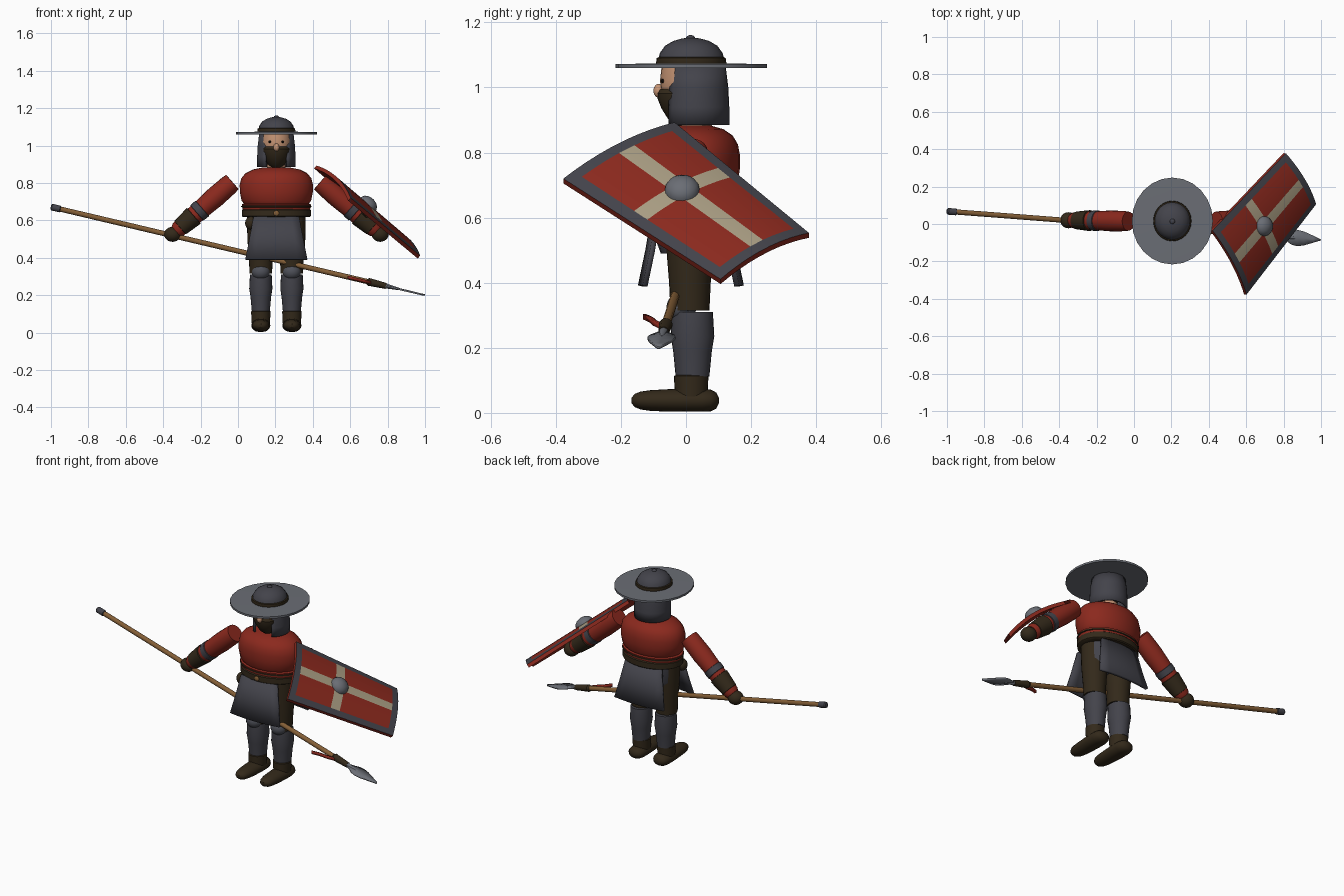
import bpy, bmesh, math
from mathutils import Vector, Matrix

cube = bpy.data.objects.get("Cube")
if cube:
    bpy.data.objects.remove(cube)


def material(name, rgb):
    m = bpy.data.materials.new(name)
    m.use_nodes = True
    colour = (*[(c / 255) ** 2.2 for c in rgb], 1)
    m.diffuse_color = colour
    m.node_tree.nodes["Principled BSDF"].inputs["Base Color"].default_value = colour
    return m


IRON = material("dark iron", (69, 69, 76))
STEEL = material("pale steel", (106, 109, 116))
KNEE = material("knee iron", (80, 82, 90))
RED = material("red cloth", (138, 45, 35))
LEATHER = material("dark leather", (54, 45, 32))
SKIN = material("skin", (198, 148, 116))
WOOD = material("wood", (130, 94, 57))
CREAM = material("cream paint", (168, 156, 130))
BLACK = material("black", (18, 16, 15))
CX = 0.205  # body centre line
parts = []


def finish(bm, name, *mats):
    bmesh.ops.recalc_face_normals(bm, faces=bm.faces)
    mesh = bpy.data.meshes.new(name)
    bm.to_mesh(mesh)
    bm.free()
    for m in mats:
        mesh.materials.append(m)
    ob = bpy.data.objects.new(name, mesh)
    bpy.context.collection.objects.link(ob)
    parts.append(ob)
    return ob


def lathe(name, mat, profile, origin=(CX, 0, 0), axis=(0, 0, 1), sx=1, sy=1, sides=24, gap=0):
    """Spin (radius, height) points about an axis; gap leaves the -y side open."""
    bm = bmesh.new()
    turn = Vector((0, 0, 1)).rotation_difference(Vector(axis).normalized()).to_matrix()
    rings = []
    for r, h in profile:
        ring = []
        for i in range(sides + (gap > 0)):
            a = -math.pi / 2 + gap + (2 * math.pi - 2 * gap) * i / sides
            p = Vector((r * sx * math.cos(a), r * sy * math.sin(a), h))
            ring.append(bm.verts.new(Vector(origin) + turn @ p))
        rings.append(ring)
    for a, b in zip(rings, rings[1:]):
        for i in range(len(a) - (gap > 0)):
            j = (i + 1) % len(a)
            bm.faces.new((a[i], a[j], b[j], b[i]))
    if not gap:
        bm.faces.new(rings[0])
        bm.faces.new(rings[-1])
    return finish(bm, name, mat)


def ball(name, mat, centre, size):
    bm = bmesh.new()
    bmesh.ops.create_uvsphere(bm, u_segments=20, v_segments=12, radius=1,
                              matrix=Matrix.Translation(centre) @ Matrix.Diagonal((*size, 1)))
    return finish(bm, name, mat)


def sheet(name, mat, rows, thick):
    """Skin a grid of points and thicken it."""
    bm = bmesh.new()
    grid = [[bm.verts.new(p) for p in row] for row in rows]
    for a, b in zip(grid, grid[1:]):
        for i in range(len(a) - 1):
            bm.faces.new((a[i], a[i + 1], b[i + 1], b[i]))
    ob = finish(bm, name, mat)
    mod = ob.modifiers.new("thickness", 'SOLIDIFY')
    mod.thickness, mod.offset = thick, 0
    return ob


# Head, hood and hat
lathe("neck", SKIN, [(.05, .84), (.05, .91)], (CX, .03, 0))
lathe("face", SKIN, [(.03, .91), (.055, .945), (.075, .98), (.08, 1.02), (.075, 1.065)], (CX, 0, 0))
lathe("beard", LEATHER, [(.025, .882), (.05, .9), (.072, .935), (.084, .965), (.086, .982), (.078, .995)],
      (CX, -.003, 0), sx=.92)
ball("nose", SKIN, (CX, -.084, .99), (.016, .016, .021))
for s in (-1, 1):
    ball("eye", BLACK, (CX + s * .034, -.071, 1.02), (.008, .007, .006))
hood = lathe("mail_hood", IRON, [(.103, .885), (.103, .94), (.1, 1.0), (.092, 1.065)],
             (CX, .03, 0), gap=.62)
hood.modifiers.new("thickness", 'SOLIDIFY').thickness = .012
lathe("hat_brim", STEEL, [(.1, 1.06), (.217, 1.06), (.217, 1.072), (.1, 1.074)], (CX, .016, 0), sy=1.07)
lathe("hat_band", LEATHER, [(.1, 1.07), (.102, 1.075), (.1, 1.09), (.095, 1.093)], (CX, .016, 0), sy=1.06)
lathe("hat_dome", IRON, [(.096, 1.085), (.091, 1.106), (.076, 1.128), (.052, 1.143), (.025, 1.151), (.004, 1.153)],
      (CX, .016, 0), sy=1.06)
ball("hat_knob", IRON, (CX, .014, 1.152), (.014, .014, .009))

# Padded coat, belt and hips
lathe("coat", RED, [(.18, .655), (.185, .685), (.174, .69), (.186, .705), (.195, .75), (.196, .79), (.187, .825),
                    (.165, .852), (.125, .872), (.07, .883)], (CX, .025, 0), sy=.72)
lathe("belt", LEATHER, [(.176, .617), (.184, .622), (.184, .655), (.176, .66)], (CX, .025, 0), sy=.74)
lathe("belt_cord", LEATHER, [(.178, .668), (.188, .671), (.188, .677), (.178, .68)], (CX, .025, 0), sy=.72)
ball("buckle", WOOD, (CX, -.112, .638), (.015, .006, .014))
ball("hip_pouch", LEATHER, (.07, -.06, .585), (.032, .032, .036))
lathe("hip_mail", IRON, [(.13, .49), (.145, .52), (.148, .62)], (CX, .02, 0), sy=.75)

# Coat flaps, front and back
for name, s in (("front_flap", -1), ("back_flap", 1)):
    rows = []
    for z, half, depth in ((.62, .12, .112), (.5, .143, .132), (.39, .165, .155)):
        rows.append([(CX + half * k / 3, .015 + s * (depth - .014 * (k / 3) ** 2), z)
                     for k in range(-3, 4)])
    sheet(name, IRON, rows, .016)

# Legs
for side, s in (("right", -1), ("left", 1)):
    x = CX + s * .083
    lathe(side + "_thigh", LEATHER, [(.06, .315), (.064, .4), (.072, .5), (.074, .62)], (x, .012, 0))
    ball(side + "_knee", KNEE, (x, -.014, .325), (.049, .046, .044))
    lathe(side + "_greave", IRON, [(.048, .112), (.055, .19), (.062, .235), (.058, .31)], (x, .02, 0), sy=1.08)
    lathe(side + "_boot_cuff", LEATHER, [(.049, .05), (.052, .113), (.046, .117)], (x, .016, 0), sy=1.02)
    rings = [(.012, -.167), (.028, -.158), (.038, -.14), (.044, -.11), (.048, -.06), (.051, 0),
             (.051, .05), (.046, .077), (.034, .093), (.012, .101)]
    shoe = lathe(side + "_shoe", LEATHER, rings, (x, 0, .038), (0, 1, 0), sy=.72)
    for v in shoe.data.vertices:  # flat sole
        v.co.z = max(.004, v.co.z)

# Arms
for side, s in (("right", -1), ("left", 1)):
    start, axis = (CX + s * .235, .015, .805), (s * .32, .005, -.28)

    def limb(part, mat, profile):
        lathe(side + part, mat, profile, start, axis, sides=20)

    limb("_upper_sleeve", RED, [(.051, 0), (.054, .03), (.056, .12), (.051, .22)])
    limb("_elbow_band", IRON, [(.046, .21), (.055, .215), (.054, .25), (.046, .254)])
    limb("_lower_sleeve", RED, [(.05, .25), (.05, .28), (.043, .385), (.036, .4)])
    limb("_bracer", LEATHER, [(.047, .272), (.056, .275), (.047, .37), (.04, .373)])
    hand = Vector(start) + Vector(axis).normalized() * .425
    ball(side + "_glove", LEATHER, hand, (.045, .043, .04))

# Spear
butt, tip = Vector((-1, .068, .672)), Vector((1, -.085, .2))
along = (tip - butt).normalized()
across = along.cross(Vector((0, 0, 1))).normalized()
length = (tip - butt).length


def rod(name, mat, profile):
    lathe(name, mat, profile, butt, along, sides=12)


rod("spear_shaft", WOOD, [(.014, .02), (.014, length - .3)])
rod("spear_butt", IRON, [(.012, 0), (.018, .006), (.018, .05), (.013, .054)])
rod("spear_socket", LEATHER, [(.014, length - .32), (.021, length - .31), (.016, length - .215)])
rod("spear_neck", STEEL, [(.014, length - .22), (.006, length - .14)])
blade = [(.21, .012), (.185, .022), (.16, .037), (.13, .043), (.095, .037), (.045, .019), (.002, .003)]
sheet("spear_blade", STEEL,
      [[tip - along * d + across * w * k for k in (-1, 0, 1)] for d, w in blade], .009)
sheet("spear_streamer", RED,
      [[tip - along * d + across * w + Vector((0, 0, h)) for h in (-.009, .007)]
       for d, w in ((.3, .015), (.335, .035), (.38, .05), (.42, .073))], .012)

# Curved shield: blend four corners and bulge across the short way
A, B, C, D = (Vector(p) for p in ((.42, -.035, .893), (.812, .378, .553), (.974, .106, .411), (.602, -.377, .72)))
BOSS_U = .435
outward = (D - A).cross(B - A).normalized()
if outward.x < 0:
    outward.negate()


def shield_point(u, v, lift=0.0):
    flat = A.lerp(B, u).lerp(D.lerp(C, u), v)
    return flat + outward * (.03 * 4 * v * (1 - v) + lift)


us = (0, .055, .22, BOSS_U - .043, BOSS_U + .043, .7, .945, 1)
vs = (0, .09, .2, .32, .43, .57, .68, .8, .91, 1)
bm = bmesh.new()
front, back = ([[bm.verts.new(shield_point(u, v, lift)) for v in vs] for u in us] for lift in (0, -.02))
for i in range(len(us) - 1):
    for j in range(len(vs) - 1):
        u, v = (us[i] + us[i + 1]) / 2, (vs[j] + vs[j + 1]) / 2
        for grid in (front, back):
            f = bm.faces.new((grid[i][j], grid[i + 1][j], grid[i + 1][j + 1], grid[i][j + 1]))
            if grid is front:
                rim = min(u, 1 - u) < .055 or min(v, 1 - v) < .09
                cross = abs(u - BOSS_U) < .04 or abs(v - .5) < .07
                f.material_index = 1 if rim else 2 if cross else 0
for e in [e for e in bm.edges if len(e.link_faces) == 1 and e.verts[0] in sum(front, [])]:
    pair = [next((b[j] for f, b in zip(front, back) for j in range(len(vs)) if f[j] is v)) for v in e.verts]
    bm.faces.new((e.verts[0], e.verts[1], pair[1], pair[0]))
finish(bm, "shield", RED, IRON, CREAM)
lathe("shield_boss", STEEL, [(.054, -.008), (.052, .006), (.044, .02), (.028, .031), (.008, .036)],
      shield_point(BOSS_U, .5), outward, sides=20)
lathe("shield_grip", LEATHER, [(.012, -.06), (.012, .06)],
      shield_point(BOSS_U, .5, -.05), D - A, sides=10)

# Soft shading with crisp edges
bpy.ops.object.select_all(action='DESELECT')
for ob in parts:
    ob.select_set(True)
bpy.context.view_layer.objects.active = parts[0]
bpy.ops.object.shade_smooth_by_angle(angle=math.radians(35))
